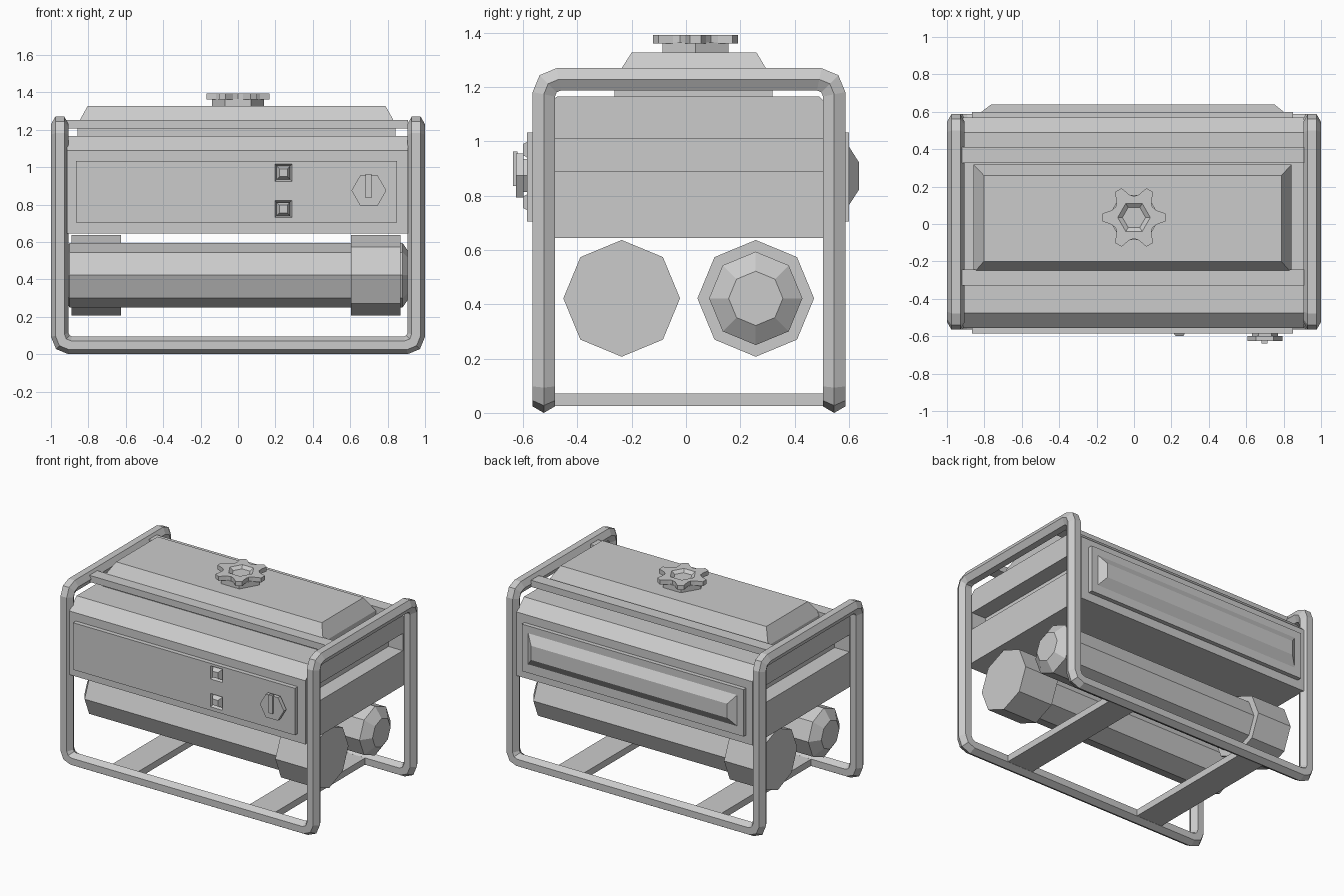
import bpy, bmesh
from math import cos, sin, radians
from mathutils import Vector

cube = bpy.data.objects.get("Cube")
if cube:
    bpy.data.objects.remove(cube, do_unlink=True)

grey = bpy.data.materials.new("light_grey")
grey.use_nodes = True
grey.diffuse_color = (0.6, 0.6, 0.6, 1)
for node in grey.node_tree.nodes:
    if node.type == 'BSDF_PRINCIPLED':
        node.inputs["Base Color"].default_value = (0.6, 0.6, 0.6, 1)


def loft(name, rings, closed=False):
    """Skin a list of equal-length rings; cap both ends unless closed."""
    bm = bmesh.new()
    loops = [[bm.verts.new(p) for p in ring] for ring in rings]
    n = len(loops[0])
    pairs = list(zip(loops, loops[1:]))
    if closed:
        pairs.append((loops[-1], loops[0]))
    else:
        bm.faces.new(loops[0])
        bm.faces.new(loops[-1])
    for a, b in pairs:
        for i in range(n):
            j = (i + 1) % n
            bm.faces.new((a[i], a[j], b[j], b[i]))
    bmesh.ops.recalc_face_normals(bm, faces=bm.faces)
    mesh = bpy.data.meshes.new(name)
    bm.to_mesh(mesh)
    bm.free()
    mesh.materials.append(grey)
    obj = bpy.data.objects.new(name, mesh)
    bpy.context.collection.objects.link(obj)
    return obj


def place(axis, level, a, b):
    """Point at a level on an axis; a and b follow the other axes in order."""
    p = [a, b]
    p.insert("xyz".index(axis), level)
    return Vector(p)


def rect(axis, level, a0, a1, b0, b1):
    corners = ((a0, b0), (a1, b0), (a1, b1), (a0, b1))
    return [place(axis, level, a, b) for a, b in corners]


def ngon(axis, level, ca, cb, radius, sides):
    step = radians(360 / sides)
    return [place(axis, level, ca + radius * cos(i * step), cb + radius * sin(i * step))
            for i in range(sides)]


def box(name, x0, x1, y0, y1, z0, z1):
    return loft(name, [rect('z', z, x0, x1, y0, y1) for z in (z0, z1)])


def cut(obj, cutters):
    """Subtract the cutters and bake the result."""
    for c in cutters:
        c.hide_render = True
        mod = obj.modifiers.new("cut", 'BOOLEAN')
        mod.operation = 'DIFFERENCE'
        mod.solver = 'EXACT'
        mod.object = c
    deps = bpy.context.evaluated_depsgraph_get()
    mesh = bpy.data.meshes.new_from_object(obj.evaluated_get(deps))
    obj.modifiers.clear()
    obj.data = mesh
    for c in cutters:
        bpy.data.objects.remove(c, do_unlink=True)


# Tubular frame: one closed hexagonal tube through eight rounded corners
R, BEND = 0.0475, 0.055
FX, FY0, FY1, ZB, ZT = 1 - R, -0.524, 0.546, R, 1.229
corners = [Vector(c) for c in (
    (-FX, FY0, ZB), (FX, FY0, ZB), (FX, FY0, ZT), (FX, FY1, ZT),
    (FX, FY1, ZB), (-FX, FY1, ZB), (-FX, FY1, ZT), (-FX, FY0, ZT))]
path = []
for i, c in enumerate(corners):
    d0 = (corners[i - 1] - c).normalized()
    d1 = (corners[(i + 1) % 8] - c).normalized()
    mid = c + (d0 + d1) * BEND * (1 - cos(radians(45)))
    path += [c + d0 * BEND, mid, c + d1 * BEND]
path = path[2:] + path[:2]      # begin on the straight front bar
count = len(path)
rings, u = [], Vector((0, 0, 1))
for i in range(1, count + 1):
    p = path[i % count]
    t0 = (p - path[i - 1]).normalized()
    t1 = (path[(i + 1) % count] - p).normalized()
    n, v = (t0 + t1).normalized(), t0.cross(u)
    ring = []
    for k in range(6):
        o = (u * cos(radians(60 * k)) + v * sin(radians(60 * k))) * R
        ring.append(p + o - t0 * (o.dot(n) / t0.dot(n)))
    rings.append(ring)
    u = t0.rotation_difference(t1) @ u
loft("tube_frame", rings, closed=True)

# Flat bars tying the frame together, below and beside the tank
for side, x in (("right", -0.53), ("left", 0.53)):
    box(side + "_base_bar", x - 0.1, x + 0.1, FY0 + 0.02, FY1 - 0.02, 0.025, 0.071)
for end, y in (("front", -0.286), ("back", 0.37)):
    box(end + "_top_rail", -0.92, 0.91, y - 0.043, y + 0.043, 1.206, 1.252)

# Main housing with chamfered top edges and a groove in each end
profile = ((-0.555, 0.645), (-0.555, 1.09), (-0.475, 1.166),
           (0.49, 1.166), (0.57, 1.09), (0.57, 0.645))
housing = loft("housing", [[place('x', x, y, z) for y, z in profile] for x in (-0.915, 0.91)])
cut(housing, [box("groove_cutter", s * 0.9 - 0.1, s * 0.9 + 0.1, -0.5, 0.52, 0.89, 1.01)
              for s in (-1, 1)])

# Fuel tank with sloped shoulders
loft("fuel_tank", [rect('z', 1.16, -0.858, 0.843, -0.263, 0.318),
                   rect('z', 1.23, -0.858, 0.843, -0.263, 0.318),
                   rect('z', 1.328, -0.803, 0.788, -0.2, 0.26)])

# Tank cap: hexagonal neck, six-lobed lid with a sunken hexagon
CY = 0.035
loft("cap_neck", [ngon('z', z, 0, CY, 0.14, 6) for z in (1.32, 1.365)])
lobe = ((-7, 0.17), (7, 0.17), (18, 0.125), (30, 0.113), (42, 0.125))
lid = [(radians(60 * k + a), r) for k in range(6) for a, r in lobe]
cap_lid = loft("cap_lid", [[Vector((r * cos(a), CY + r * sin(a), z)) for a, r in lid]
                           for z in (1.362, 1.393)])
cut(cap_lid, [loft("cap_cutter", [ngon('z', 1.375, 0, CY, 0.062, 6),
                                  ngon('z', 1.395, 0, CY, 0.09, 6)])])

# Front control panel with two sunken switches
front_panel = box("front_panel", -0.865, 0.85, -0.586, -0.54, 0.705, 1.033)
SX, switch_heights = 0.243, (0.97, 0.776)


def square(y, z, half):
    return rect('y', y, SX - half, SX + half, z - half, z + half)


cut(front_panel, [loft("switch_cutter", [square(-0.59, z, 0.048), square(-0.562, z, 0.036)])
                  for z in switch_heights])
for name, z in zip(("upper_switch", "lower_switch"), switch_heights):
    loft(name, [square(-0.55, z, 0.036), square(-0.572, z, 0.036), square(-0.6, z, 0.021)])

# Selector dial
DX, DZ = 0.7, 0.875
loft("dial_neck", [ngon('y', y, DX, DZ, 0.07, 6) for y in (-0.58, -0.605)])
loft("dial", [ngon('y', y, DX, DZ, 0.093, 6) for y in (-0.598, -0.626)])
box("dial_pointer", 0.683, 0.714, -0.638, -0.62, 0.836, 0.964)

# Back panel with a raised, bevelled field
box("back_panel", -0.865, 0.85, 0.55, 0.6, 0.705, 1.033)
loft("back_field", [rect('y', 0.59, -0.815, 0.8, 0.765, 0.982),
                    rect('y', 0.6, -0.815, 0.8, 0.765, 0.982),
                    rect('y', 0.638, -0.765, 0.752, 0.823, 0.922)])

# Engine drums: octagonal, collar at one end, chamfer at the other, mirrored
for name, y, s in (("front_drum", -0.237, 1), ("back_drum", 0.257, -1)):
    steps = ((0.88, 0.215), (0.615, 0.215), (0.615, 0.172), (-0.89, 0.172), (-0.94, 0.1))
    loft(name, [ngon('x', s * x - 0.01, y, 0.422, r, 8) for x, r in steps])
